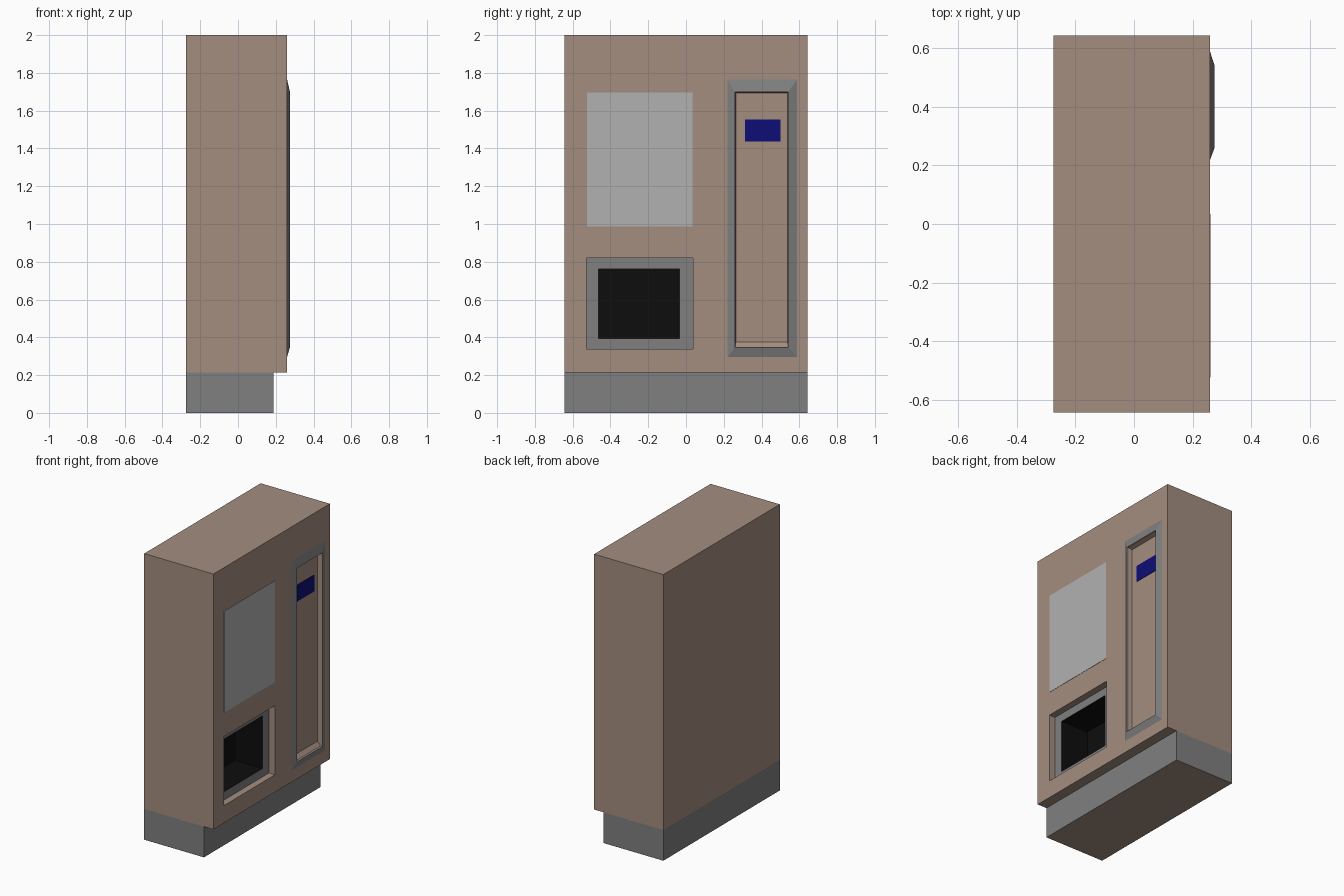
import bpy, bmesh

if "Cube" in bpy.data.objects:
    bpy.data.objects.remove(bpy.data.objects["Cube"])


def material(name, rgb):
    m = bpy.data.materials.new(name)
    m.diffuse_color = (*rgb, 1)
    m.use_nodes = True
    m.node_tree.nodes["Principled BSDF"].inputs["Base Color"].default_value = m.diffuse_color
    return m


TAN = material("tan", (0.37, 0.27, 0.215))
GREY = material("grey", (0.215, 0.215, 0.215))
LIGHT = material("light_grey", (0.44, 0.44, 0.44))
BLUE = material("blue", (0.004, 0.004, 0.18))
BLACK = material("black", (0.004, 0.004, 0.004))


def loft(name, rings, mats, caps=True):
    """Bridge rectangles (x, y0, y1, z0, z1) ordered front to back; one material per
    segment, the caps take the first and last."""
    palette = list(dict.fromkeys(mats))
    bm = bmesh.new()
    loops = [[bm.verts.new(p) for p in ((x, y0, z0), (x, y1, z0), (x, y1, z1), (x, y0, z1))]
             for x, y0, y1, z0, z1 in rings]
    for a, b, m in zip(loops, loops[1:], mats):
        for i in range(4):
            j = (i + 1) % 4
            f = bm.faces.new((a[j], a[i], b[i], b[j]))
            f.material_index = palette.index(m)
    if caps:
        bm.faces.new(loops[0]).material_index = palette.index(mats[0])
        bm.faces.new(loops[-1][::-1]).material_index = palette.index(mats[-1])
    me = bpy.data.meshes.new(name)
    bm.to_mesh(me)
    bm.free()
    for m in palette:
        me.materials.append(m)
    ob = bpy.data.objects.new(name, me)
    bpy.context.collection.objects.link(ob)
    return ob


def box(name, x0, x1, rect, mat):
    return loft(name, [(x1, *rect), (x0, *rect)], [mat])


def carve(target, cutter):
    mod = target.modifiers.new("recess", "BOOLEAN")
    mod.operation = "DIFFERENCE"
    mod.solver = "EXACT"
    mod.material_mode = "TRANSFER"
    mod.object = cutter
    bpy.context.view_layer.objects.active = target
    bpy.ops.object.modifier_apply(modifier=mod.name)
    bpy.data.objects.remove(cutter)


BACK, FACE, HALF = -0.275, 0.26, 0.643

# Cabinet and set-back plinth (its underside is tan)
cabinet = box("cabinet", BACK, FACE, (-HALF, HALF, 0.215, 2.0), TAN)
plinth = box("plinth", BACK, 0.187, (-HALF, HALF, 0.0, 0.215), GREY)
plinth.data.materials.append(TAN)
for p in plinth.data.polygons:
    if p.normal.z < -0.9:
        p.material_index = 1

# Delivery opening: shallow tan step, grey surround, deep black hole
step = (-0.527, 0.037, 0.337, 0.82)
hole = (-0.462, -0.034, 0.395, 0.763)
carve(cabinet, loft("delivery_cutter",
                    [(0.3, *step), (0.213, *step), (0.213, *hole), (0.0, *hole)],
                    [TAN, GREY, BLACK]))

# Control recess with a sloped sill
inner = (0.26, 0.541, 0.347, 1.70)
back = (0.264, 0.538, 0.374, 1.693)
carve(cabinet, loft("control_cutter",
                    [(0.3, *inner), (FACE, *inner), (0.237, *back)], [TAN, TAN]))

# Bevelled frame around the control recess
loft("control_frame", [(0.275, *inner), (FACE, *inner)], [TAN], caps=False).data.flip_normals()
loft("control_bevel", [(0.275, *inner), (FACE, 0.22, 0.588, 0.297, 1.765)], [GREY], caps=False)

# Display panel and small screen
box("display_panel", 0.25, FACE + 0.002, (-0.525, 0.035, 0.987, 1.695), LIGHT)
box("small_screen", 0.23, 0.24, (0.312, 0.5, 1.437, 1.552), BLUE)
